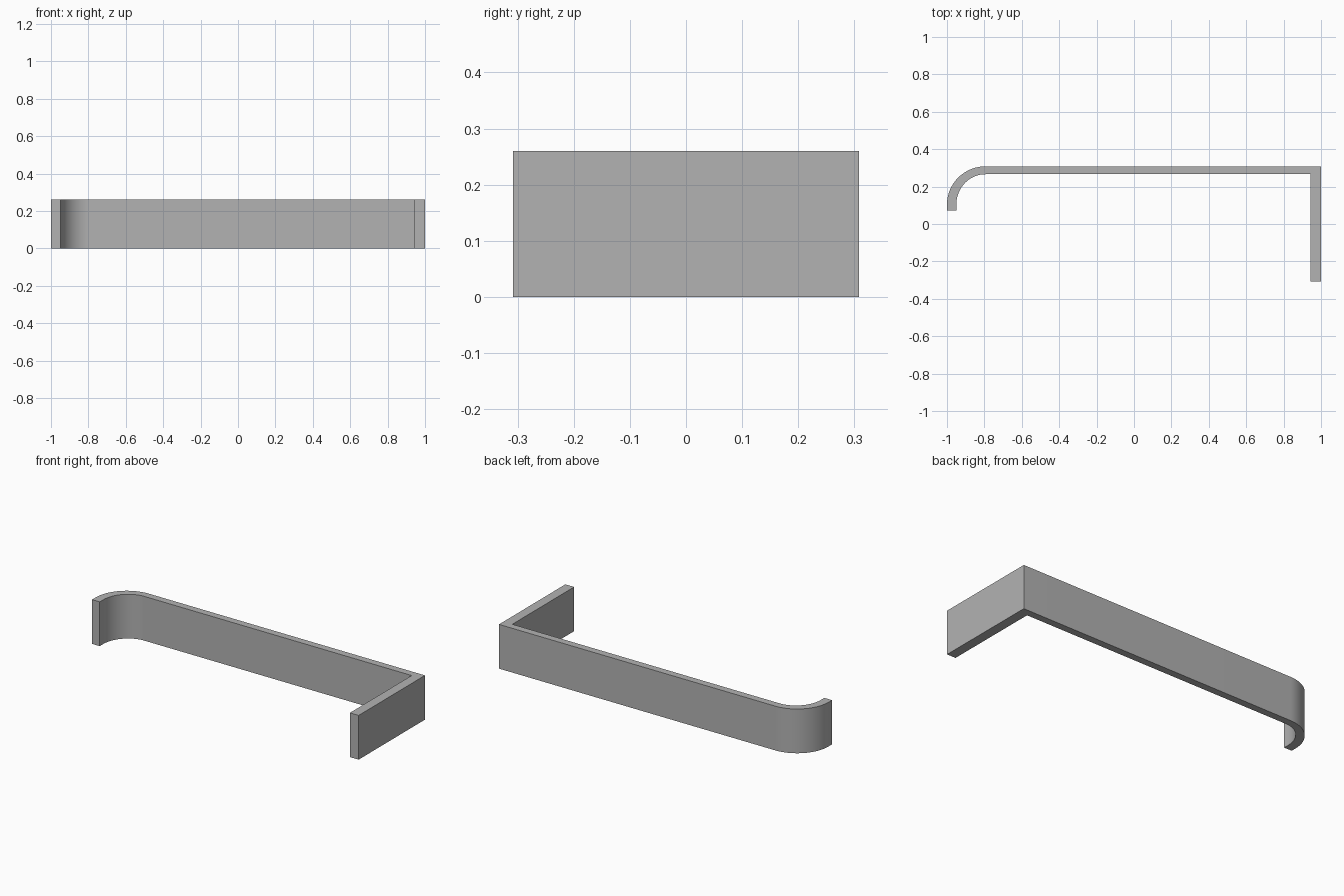
import bpy, bmesh
from math import cos, sin, pi

cube = bpy.data.objects.get("Cube")
if cube:
    bpy.data.objects.remove(cube, do_unlink=True)

HEIGHT = 0.26
BACK, FRONT = 0.308, -0.308
BAR_IN = 0.266          # inner face of the long bar
ARM_IN = 0.943          # inner face of the straight arm
CX, CY = -0.795, 0.103  # centre of the rounded corner
TIP_Y = 0.073           # end of the hooked corner
STEPS = 24

grey = bpy.data.materials.new("Plain grey")
grey.use_nodes = True
colour = (0.45, 0.45, 0.45, 1)
grey.diffuse_color = colour
grey.node_tree.nodes["Principled BSDF"].inputs["Base Color"].default_value = colour


def quarter(rx, ry):
    """Quarter arc from the bar round to the hooked tip."""
    angles = [pi / 2 * (1 + i / STEPS) for i in range(STEPS + 1)]
    return [(CX + rx * cos(a), CY + ry * sin(a)) for a in angles]


# Plan profile: outer edge from arm to hook, then back along the inner edge
outer = quarter(CX + 1, BACK - CY)
inner = quarter(CX + 0.95, BAR_IN - CY)
profile = ([(1, FRONT), (1, BACK)] + outer + [(-1, TIP_Y), (-0.95, TIP_Y)]
           + inner[::-1] + [(ARM_IN, BAR_IN), (ARM_IN, FRONT)])

# Extrude the profile upward into one solid strip
bm = bmesh.new()
base = bm.faces.new([bm.verts.new((x, y, 0)) for x, y in profile])
top = bmesh.ops.extrude_face_region(bm, geom=[base], use_keep_orig=True)
bmesh.ops.translate(bm, vec=(0, 0, HEIGHT),
                    verts=[v for v in top["geom"] if isinstance(v, bmesh.types.BMVert)])
bmesh.ops.recalc_face_normals(bm, faces=bm.faces)
mesh = bpy.data.meshes.new("bent_strip")
bm.to_mesh(mesh)
bm.free()

strip = bpy.data.objects.new("bent_strip", mesh)
bpy.context.collection.objects.link(strip)
mesh.materials.append(grey)

# Smooth the rounded corner, keep the edges sharp
bpy.ops.object.select_all(action="DESELECT")
strip.select_set(True)
bpy.context.view_layer.objects.active = strip
bpy.ops.object.shade_smooth_by_angle(angle=pi / 6)
